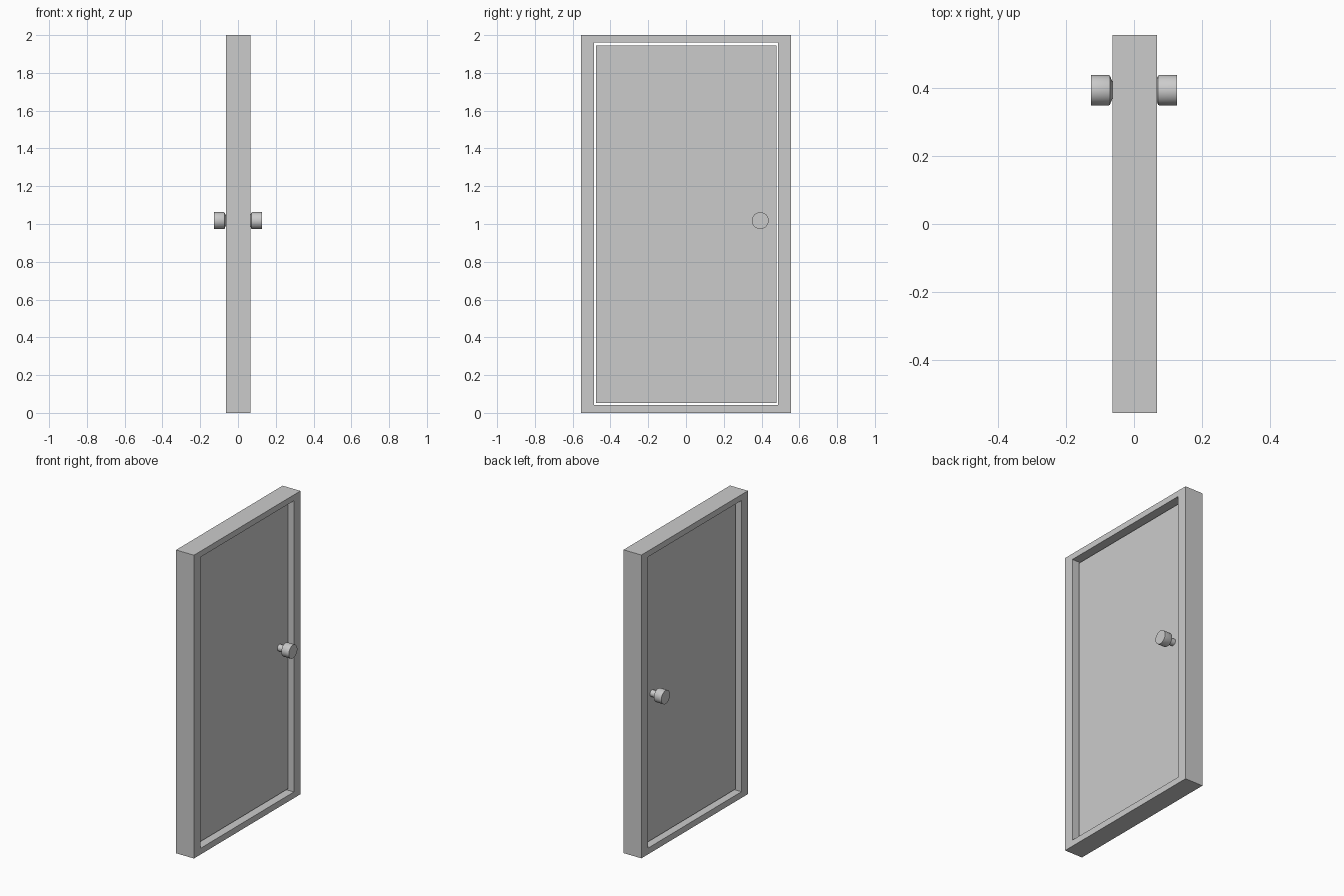
import bpy, bmesh, math

if "Cube" in bpy.data.objects:
    bpy.data.objects.remove(bpy.data.objects["Cube"])


def add_object(name, bm):
    bmesh.ops.recalc_face_normals(bm, faces=bm.faces[:])
    mesh = bpy.data.meshes.new(name)
    bm.to_mesh(mesh)
    bm.free()
    obj = bpy.data.objects.new(name, mesh)
    bpy.context.collection.objects.link(obj)
    return obj


def rect_loop(bm, x, y0, y1, z0, z1):
    return [bm.verts.new((x, y, z)) for y, z in
            ((y0, z0), (y1, z0), (y1, z1), (y0, z1))]


# Door frame: rectangular ring swept through four corner loops
bm = bmesh.new()
outer, inner = (-0.555, 0.555, 0, 2), (-0.488, 0.487, 0.041, 1.961)
loops = [rect_loop(bm, x, *r) for x, r in
         ((0.067, outer), (0.067, inner), (-0.063, inner), (-0.063, outer))]
for i in range(4):
    a, b = loops[i], loops[(i + 1) % 4]
    for j in range(4):
        k = (j + 1) % 4
        bm.faces.new((a[j], a[k], b[k], b[j]))
add_object("door_frame", bm)

# Door panel: slab with a small gap all round
bm = bmesh.new()
front = rect_loop(bm, 0.027, -0.476, 0.480, 0.053, 1.944)
back = rect_loop(bm, -0.027, -0.476, 0.480, 0.053, 1.944)
bm.faces.new(front)
bm.faces.new(back)
for j in range(4):
    k = (j + 1) % 4
    bm.faces.new((front[j], front[k], back[k], back[j]))
add_object("door_panel", bm)


# Knobs: lathed neck, flare and head on both faces
def knob(name, side, sides=32):
    profile = [(0.026, 0.022), (0.062, 0.022), (0.071, 0.043),
               (0.074, 0.0445), (0.1265, 0.0445)]
    bm = bmesh.new()
    rings = []
    for x, r in profile:
        rings.append([bm.verts.new((side * x,
                                    0.393 + r * math.cos(2 * math.pi * i / sides),
                                    1.018 + r * math.sin(2 * math.pi * i / sides)))
                      for i in range(sides)])
    for a, b in zip(rings, rings[1:]):
        for i in range(sides):
            k = (i + 1) % sides
            bm.faces.new((a[i], a[k], b[k], b[i]))
    bm.faces.new(rings[0])
    bm.faces.new(rings[-1])
    obj = add_object(name, bm)
    bpy.ops.object.select_all(action='DESELECT')
    obj.select_set(True)
    bpy.context.view_layer.objects.active = obj
    bpy.ops.object.shade_smooth_by_angle(angle=math.radians(30))


knob("knob_outside", 1)
knob("knob_inside", -1)
